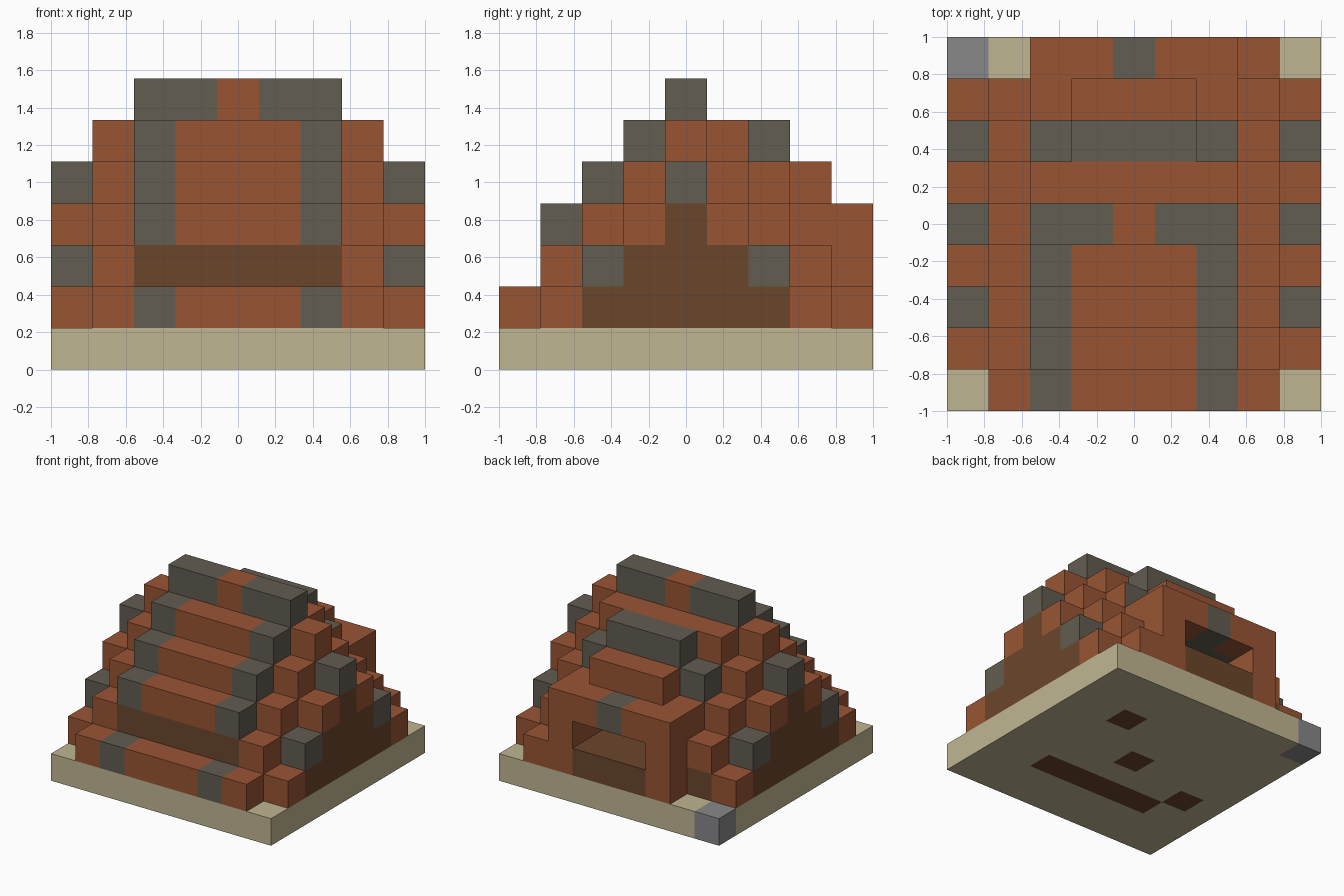
import bpy, bmesh
from mathutils import Vector

if "Cube" in bpy.data.objects:
    bpy.data.objects.remove(bpy.data.objects["Cube"], do_unlink=True)

N = 9                 # blocks along each side
S = 2 / N             # block size


def linear(c):
    c /= 255
    return c / 12.92 if c <= 0.04045 else ((c + 0.055) / 1.055) ** 2.4


def material(name, rgb):
    m = bpy.data.materials.new(name)
    m.use_nodes = True
    col = (*[linear(c) for c in rgb], 1)
    m.diffuse_color = col
    m.node_tree.nodes["Principled BSDF"].inputs["Base Color"].default_value = col
    return m


COLOURS = {
    "sand": material("sandstone", (192, 182, 146)),
    "clay": material("clay_orange", (153, 85, 52)),
    "dark": material("dark_stone", (98, 93, 81)),
    "brown": material("brown_earth", (107, 70, 43)),
    "grey": material("grey_stone", (136, 136, 138)),
}
ORDER = list(COLOURS)
blocks = {}           # cell -> (part, colour)


def fill(part, colour, xs, ys, zs):
    for i in xs:
        for j in ys:
            for k in zs:
                blocks[i, j, k] = (part, colour)


def one(n):
    return range(n, n + 1)


ALL = range(N)
CENTRE, MIDDLE = range(2, 7), range(3, 6)

# Base slab, with one grey corner and a few earth blocks
fill("base_slab", "sand", ALL, ALL, one(0))
fill("base_slab", "grey", one(0), one(8), one(0))
fill("base_slab", "brown", CENTRE, one(2), one(0))
for i, j in ((6, 6), (4, 4), (1, 3)):
    fill("base_slab", "brown", one(i), one(j), one(0))

# Side gables: outer steps alternate, inner steps are all clay
for j in ALL:
    step = 5 - abs(j - 4)             # height of the inner step
    for outer, inner in ((0, 1), (8, 7)):
        if step > 1:
            fill("gable_walls", "brown", one(outer), one(j), range(1, step - 1))
            fill("gable_steps", "clay" if step % 2 == 0 else "dark",
                 one(outer), one(j), one(step - 1))
        fill("gable_walls", "brown", one(inner), one(j), range(1, step))
        fill("gable_steps", "clay", one(inner), one(j), one(step))
del blocks[1, 8, 1]                   # missing back step

# Central stepped roof over earth walls
for j, top in enumerate((1, 3, 4, 5, 6, 5, 4, 3)):
    fill("inner_walls", "brown", CENTRE, one(j), range(1, top))
    fill("roof", "clay", CENTRE, one(j), one(top))
    if j < 5:
        fill("roof", "dark", (2, 6), one(j), one(top))
fill("roof", "dark", (3, 5), one(4), one(6))
fill("roof", "dark", CENTRE, one(6), one(4))

# Raised dormer behind the ridge
fill("dormer", "dark", MIDDLE, one(6), one(5))
fill("dormer", "clay", MIDDLE, one(7), one(4))

# Back wall with a window opening
fill("back_wall", "clay", CENTRE, one(8), range(1, 4))
fill("back_wall", "brown", MIDDLE, one(8), one(1))
fill("back_wall", "dark", one(4), one(8), one(3))
fill("back_wall", "clay", (2, 6), one(7), one(2))
fill("back_wall", "dark", MIDDLE, one(7), one(3))
for i in MIDDLE:
    for j in (7, 8):
        del blocks[i, j, 2]

# Single faces that differ from their block
FACE_COLOURS = {((6, 6, 4), (1, 0, 0)): "clay"}

DIRECTIONS = [(1, 0, 0), (-1, 0, 0), (0, 1, 0), (0, -1, 0), (0, 0, 1), (0, 0, -1)]


def build(part):
    """Make one mesh from the exposed faces of a part's blocks."""
    bm = bmesh.new()
    for cell, (owner, colour) in blocks.items():
        if owner != part:
            continue
        mid = (Vector(cell) + Vector((0.5, 0.5, 0.5))) * S - Vector((1, 1, 0))
        for d in DIRECTIONS:
            if tuple(a + b for a, b in zip(cell, d)) in blocks:
                continue
            n = Vector(d)
            u = Vector((d[1], d[2], d[0]))
            v = n.cross(u)
            corners = (u + v, v - u, -u - v, u - v)
            face = bm.faces.new([bm.verts.new(mid + (n + c) * S / 2) for c in corners])
            face.material_index = ORDER.index(FACE_COLOURS.get((cell, d), colour))
    bmesh.ops.remove_doubles(bm, verts=bm.verts[:], dist=0.001)
    mesh = bpy.data.meshes.new(part)
    for m in COLOURS.values():
        mesh.materials.append(m)
    bm.to_mesh(mesh)
    bm.free()
    bpy.context.collection.objects.link(bpy.data.objects.new(part, mesh))


for part in sorted({p for p, _ in blocks.values()}):
    build(part)
